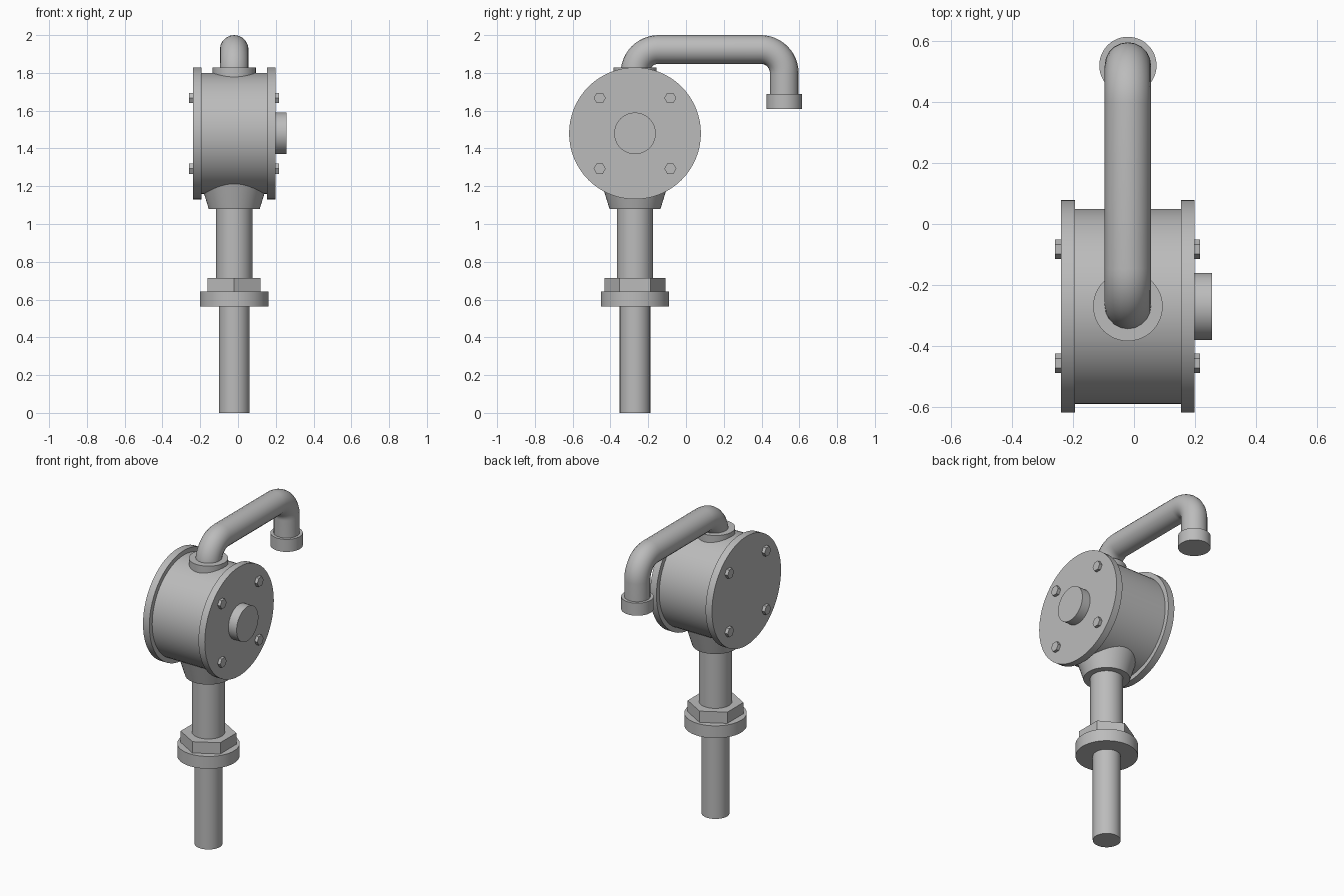
import bpy
import math
from mathutils import Matrix, Vector

cube = bpy.data.objects.get("Cube")
if cube:
    bpy.data.objects.remove(cube, do_unlink=True)

# One plain grey metal
metal = bpy.data.materials.new("grey_metal")
metal.use_nodes = True
grey = (0.5, 0.5, 0.5, 1)
metal.diffuse_color = grey
metal.node_tree.nodes["Principled BSDF"].inputs["Base Color"].default_value = grey

AX, AY, DRUM_Z = -0.02, -0.27, 1.48    # pipe axis and drum height


def finish(obj, name):
    obj.name = name
    obj.data.materials.clear()
    obj.data.materials.append(metal)
    bpy.ops.object.shade_smooth_by_angle(angle=math.radians(30))
    return obj


def post(name, z0, z1, r0, r1=None, sides=48, y=AY, spin=0):
    """Upright cylinder, cone or hexagon between two heights."""
    bpy.ops.mesh.primitive_cone_add(
        vertices=sides, radius1=r0, radius2=r0 if r1 is None else r1,
        depth=z1 - z0, location=(AX, y, (z0 + z1) / 2), rotation=(0, 0, spin))
    return finish(bpy.context.object, name)


def disc(name, x0, x1, radius, sides=64, y=AY, z=DRUM_Z):
    """Cylinder lying along x."""
    bpy.ops.mesh.primitive_cylinder_add(
        vertices=sides, radius=radius, depth=x1 - x0,
        location=((x0 + x1) / 2, y, z), rotation=(0, math.pi / 2, 0))
    return finish(bpy.context.object, name)


# Standing pipe with its union
post("inlet_pipe", 0, 0.57, 0.081)
post("union_flange", 0.563, 0.642, 0.181)
post("union_hex_nut", 0.64, 0.714, 0.162, sides=6)
post("neck_pipe", 0.71, 1.09, 0.096)
post("drum_boss", 1.08, 1.22, 0.135, 0.178)

# Drum housing with end plates
disc("drum", -0.2, 0.16, 0.32)
disc("left_plate", 0.154, 0.198, 0.349)
disc("right_plate", -0.239, -0.194, 0.349)
disc("shaft_hub", 0.19, 0.256, 0.11)

# Hex bolts on both plates, points along y
for side, x0, x1 in (("left", 0.19, 0.217), ("right", -0.259, -0.23)):
    for dy in (-0.187, 0.187):
        for dz in (-0.187, 0.187):
            place = ("back" if dy > 0 else "front") + ("_upper" if dz > 0 else "_lower")
            disc(f"{side}_{place}_bolt", x0, x1, 0.032, 6, AY + dy, DRUM_Z + dz)

# Outlet collar and bent spout
post("outlet_collar", 1.7, 1.828, 0.114)
TOP, TIP_Y, BEND = 1.924, 0.52, 0.125
path = [(AY, 1.72)]
for cy, start in ((AY + BEND, math.pi), (TIP_Y - BEND, math.pi / 2)):
    for i in range(13):
        a = start - i / 12 * math.pi / 2
        path.append((cy + BEND * math.cos(a), TOP - BEND + BEND * math.sin(a)))
path.append((TIP_Y, 1.65))

curve = bpy.data.curves.new("spout", "CURVE")
curve.dimensions = "3D"
curve.bevel_depth = 0.076
curve.bevel_resolution = 8
curve.use_fill_caps = True
spline = curve.splines.new("POLY")
spline.points.add(len(path) - 1)
for point, (y, z) in zip(spline.points, path):
    point.co = (AX, y, z, 1)
spout = bpy.data.objects.new("spout", curve)
bpy.context.collection.objects.link(spout)
bpy.ops.object.select_all(action="DESELECT")
spout.select_set(True)
bpy.context.view_layer.objects.active = spout
bpy.ops.object.convert(target="MESH")
finish(bpy.context.object, "spout")

post("spout_tip", 1.608, 1.688, 0.094, y=TIP_Y)
